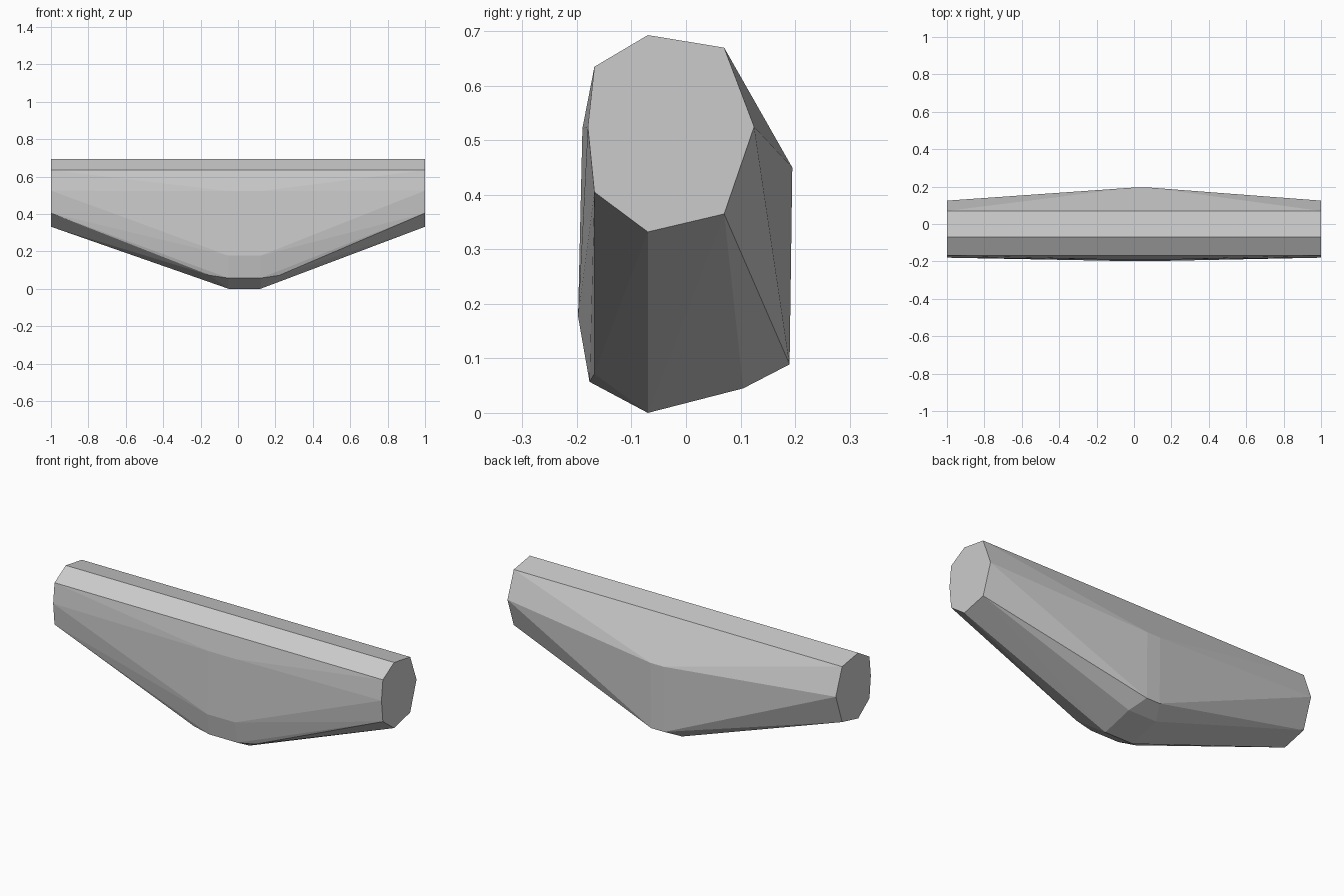
import bpy
import bmesh
import math

cube = bpy.data.objects.get("Cube")
if cube:
    bpy.data.objects.remove(cube, do_unlink=True)

# Plain grey material
grey = bpy.data.materials.new("light_grey")
grey.use_nodes = True
colour = (0.6, 0.6, 0.6, 1)
grey.diffuse_color = colour
grey.node_tree.nodes["Principled BSDF"].inputs["Base Color"].default_value = colour

# Octagonal end outline (y, z), shared by both ends
end_profile = [(-0.07, 0.693), (0.07, 0.67), (0.125, 0.525), (0.07, 0.365),
               (-0.07, 0.332), (-0.168, 0.405), (-0.18, 0.525), (-0.168, 0.635)]

# Swollen middle: (left x, right x, y, z) of each short ridge
belly = [(-0.05, 0.12, -0.19, 0.525), (-0.05, 0.12, -0.198, 0.18),
         (-0.05, 0.12, -0.177, 0.06), (-0.15, 0.22, -0.168, 0.075),
         (-0.05, 0.12, -0.07, 0.003), (-0.05, 0.12, 0.105, 0.048),
         (-0.13, 0.2, 0.05, 0.064), (0.0, 0.08, 0.19, 0.092),
         (0.0, 0.08, 0.195, 0.453)]

# Stretch one faceted skin over the ends and the middle
bm = bmesh.new()
for x in (-1, 1):
    for y, z in end_profile:
        bm.verts.new((x, y, z))
for x0, x1, y, z in belly:
    for x in (x0, x1):
        bm.verts.new((x, y, max(0, z - 0.003)))
hull = bmesh.ops.convex_hull(bm, input=bm.verts[:])
loose = [v for v in bm.verts if not v.link_faces]
bmesh.ops.delete(bm, geom=loose, context='VERTS')
bmesh.ops.dissolve_limit(bm, angle_limit=math.radians(0.5),
                         verts=bm.verts[:], edges=bm.edges[:])
bmesh.ops.recalc_face_normals(bm, faces=bm.faces[:])

mesh = bpy.data.meshes.new("faceted_body")
bm.to_mesh(mesh)
bm.free()
mesh.materials.append(grey)
body = bpy.data.objects.new("faceted_body", mesh)
bpy.context.collection.objects.link(body)
